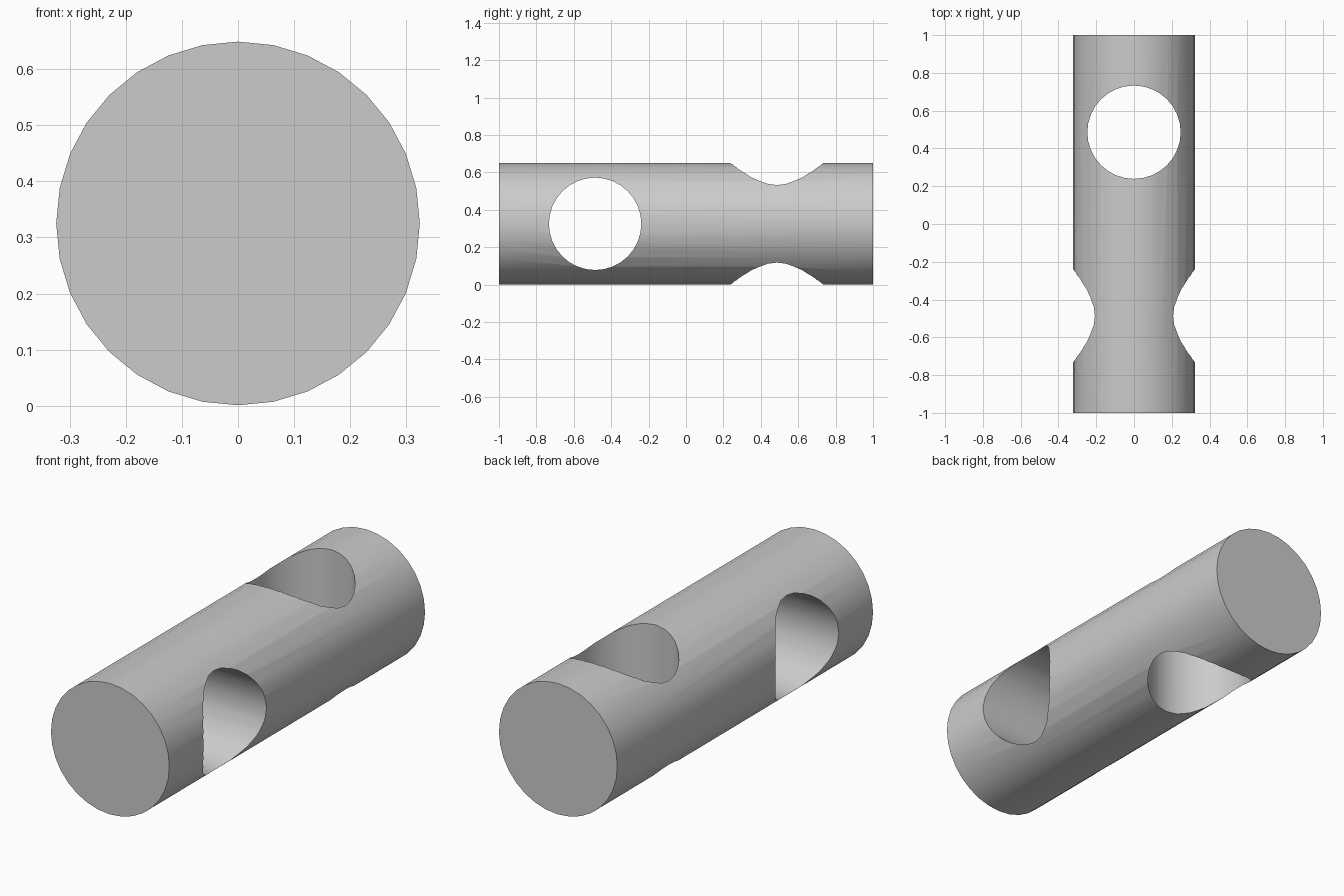
import bpy
import math

if "Cube" in bpy.data.objects:
    bpy.data.objects.remove(bpy.data.objects["Cube"])

R, HOLE_R, MID_Z, HOLE_Y = 0.324, 0.247, 0.325, 0.486


def cylinder(name, radius, depth, location, rotation=(0, 0, 0)):
    bpy.ops.mesh.primitive_cylinder_add(vertices=32, radius=radius, depth=depth,
                                        location=location, rotation=rotation)
    obj = bpy.context.object
    obj.name = name
    return obj


# Round bar lying along y
bar = cylinder("cross_drilled_bar", R, 2, (0, 0, MID_Z), (math.pi / 2, 0, 0))

# Drills: vertical through the back half, sideways through the front half
drills = [
    cylinder("vertical_drill", HOLE_R, 1.5, (0, HOLE_Y, MID_Z)),
    cylinder("sideways_drill", HOLE_R, 1.5, (0, -HOLE_Y, MID_Z), (0, math.pi / 2, 0)),
]

bpy.ops.object.select_all(action='DESELECT')
bar.select_set(True)
bpy.context.view_layer.objects.active = bar
for drill in drills:
    drill.hide_render = True
    cut = bar.modifiers.new(drill.name, 'BOOLEAN')
    cut.operation = 'DIFFERENCE'
    cut.solver = 'EXACT'
    cut.object = drill
    bpy.ops.object.modifier_apply(modifier=cut.name)
    bpy.data.objects.remove(drill)

# Smooth walls, crisp rims
bpy.ops.object.shade_smooth_by_angle(angle=math.radians(30))
